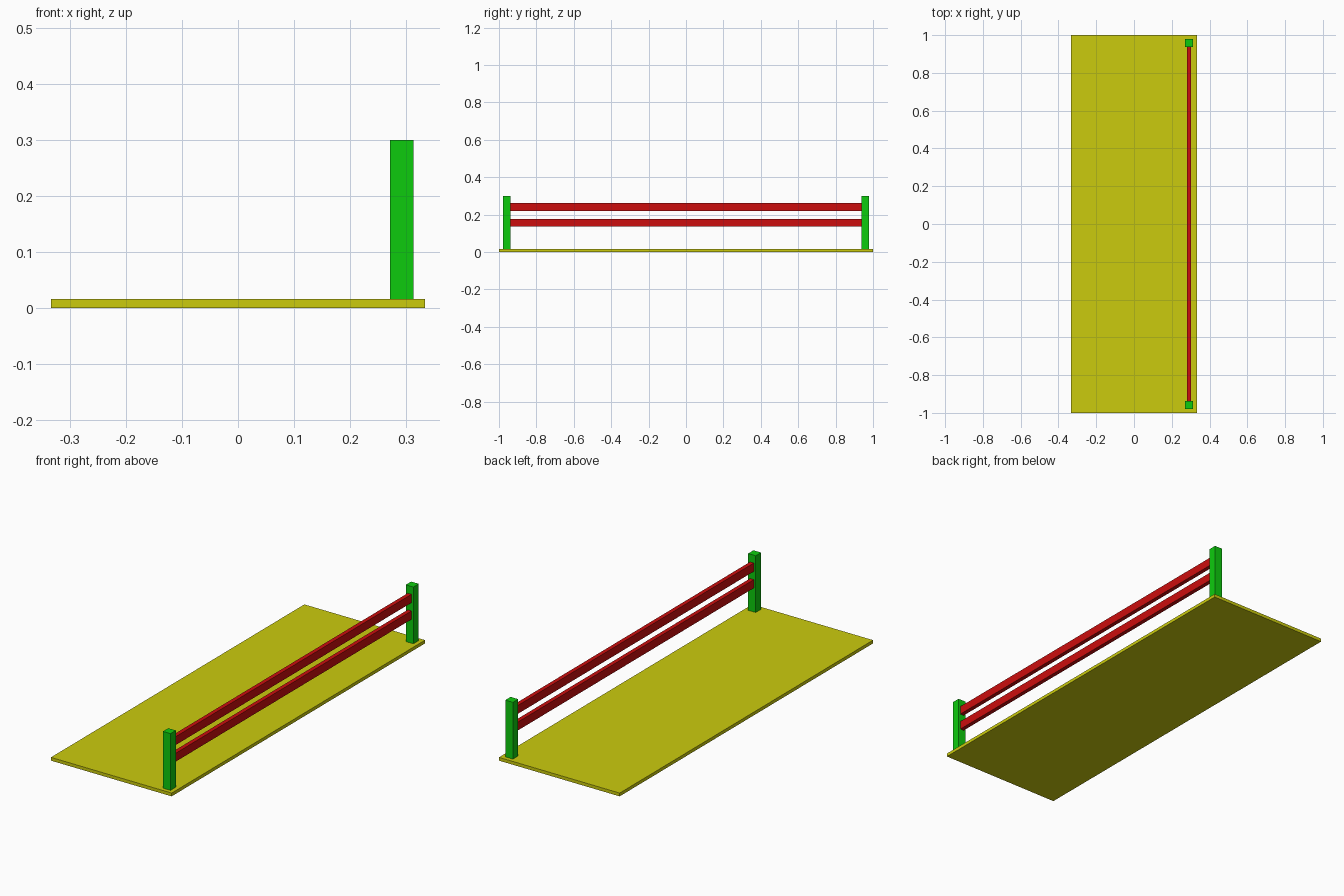
import bpy

default = bpy.data.objects.get("Cube")
if default:
    bpy.data.objects.remove(default, do_unlink=True)


def make_material(name, rgb):
    mat = bpy.data.materials.new(name)
    mat.use_nodes = True
    colour = (*rgb, 1.0)
    mat.diffuse_color = colour
    mat.node_tree.nodes["Principled BSDF"].inputs["Base Color"].default_value = colour
    return mat


def add_box(name, low, high, mat):
    """Box between two opposite corners."""
    centre = [(a + b) / 2 for a, b in zip(low, high)]
    bpy.ops.mesh.primitive_cube_add(size=1, location=centre)
    obj = bpy.context.object
    obj.name = name
    obj.scale = [b - a for a, b in zip(low, high)]
    bpy.ops.object.transform_apply(location=False, rotation=False, scale=True)
    obj.data.materials.append(mat)
    return obj


yellow = make_material("yellow deck", (0.6, 0.6, 0.004))
green = make_material("green post", (0.004, 0.6, 0.004))
red = make_material("red rail", (0.6, 0.004, 0.004))

DECK_TOP = 0.0165
RAIL_X = 0.292      # centre line of the fence
POST_HALF = 0.021
POST_Y = 0.9585

# Flat deck
add_box("deck", (-0.3335, -1, 0), (0.3335, 1, DECK_TOP), yellow)

# Square posts at both ends of the fence
for name, side in (("front_post", -1), ("back_post", 1)):
    y = side * POST_Y
    add_box(name, (RAIL_X - POST_HALF, y - POST_HALF, DECK_TOP),
            (RAIL_X + POST_HALF, y + POST_HALF, 0.3), green)

# Two thin boards spanning between the posts
rail_end = POST_Y - POST_HALF
for name, z in (("lower_rail", 0.157), ("upper_rail", 0.24)):
    add_box(name, (RAIL_X - 0.0105, -rail_end, z - 0.021),
            (RAIL_X + 0.0105, rail_end, z + 0.021), red)
